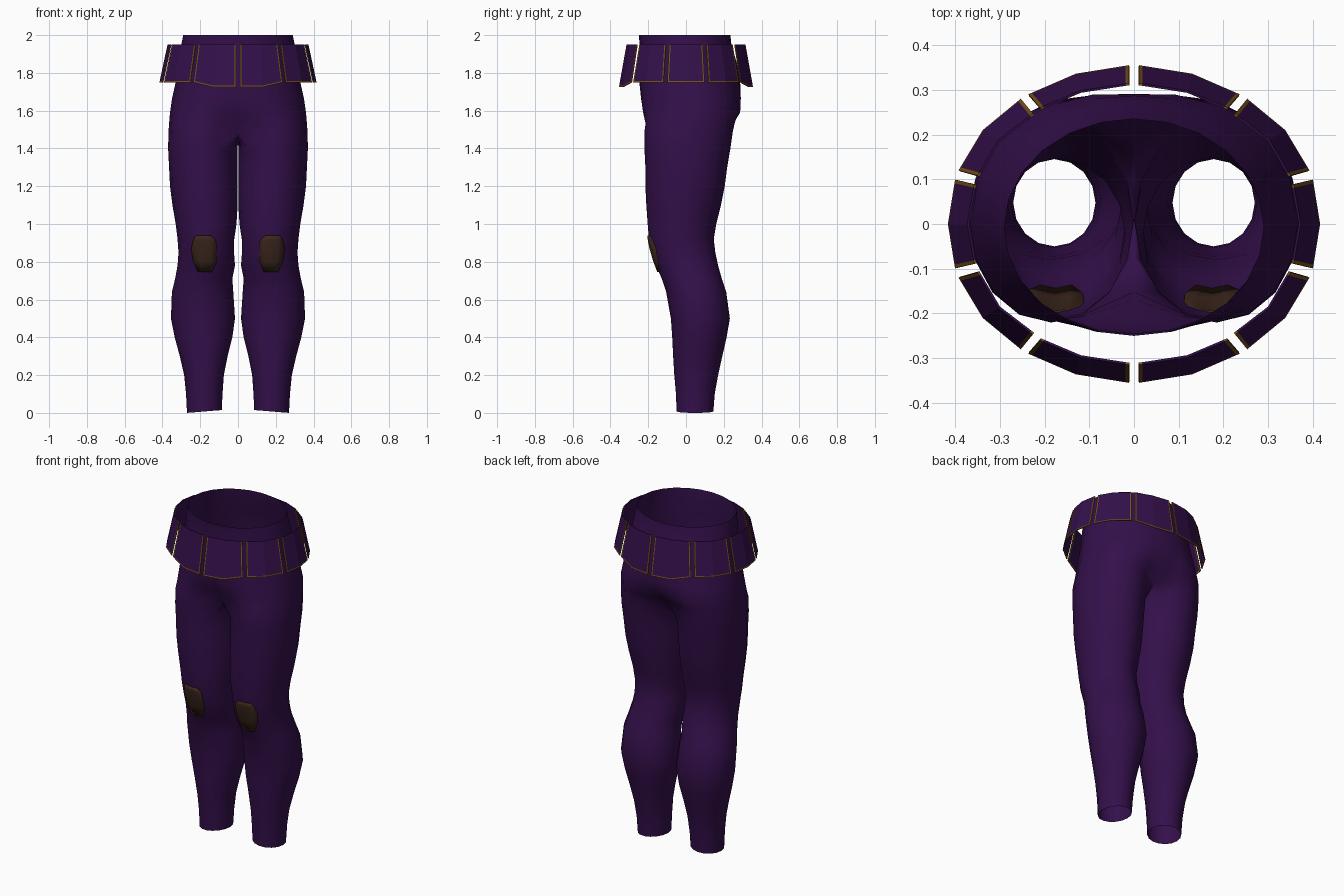
import bpy, bmesh, math
from mathutils import Vector
from mathutils.bvhtree import BVHTree

if "Cube" in bpy.data.objects:
    bpy.data.objects.remove(bpy.data.objects["Cube"])


def material(name, rgb):
    m = bpy.data.materials.new(name)
    m.diffuse_color = (*rgb, 1)
    m.use_nodes = True
    m.node_tree.nodes["Principled BSDF"].inputs["Base Color"].default_value = m.diffuse_color
    return m


PURPLE = material("deep_purple_cloth", (0.034, 0.005, 0.07))
GOLD = material("dark_gold_trim", (0.19, 0.085, 0.01))
BROWN = material("brown_leather", (0.045, 0.02, 0.012))


def finish(name, bm, mats, smooth=False, axes=(True, False, False), thick=0):
    me = bpy.data.meshes.new(name)
    bm.to_mesh(me)
    for m in mats:
        me.materials.append(m)
    for p in me.polygons:
        p.use_smooth = smooth
    ob = bpy.data.objects.new(name, me)
    bpy.context.collection.objects.link(ob)
    if thick:
        so = ob.modifiers.new("thickness", 'SOLIDIFY')
        so.thickness, so.offset = thick, -1
    mi = ob.modifiers.new("mirror", 'MIRROR')
    mi.use_axis = axes
    mi.merge_threshold = 0.0005
    return ob


# Trousers: half of the pelvis flows into one leg, then mirrored
# pelvis rows: z, outer x, front y, back y, blend towards leg section
PELVIS = [(2.0, .29, -.25, .235, 0), (1.95, .30, -.245, .24, 0),
          (1.85, .315, -.25, .27, 0), (1.75, .33, -.25, .29, .04),
          (1.66, .35, -.247, .30, .12), (1.59, .36, -.24, .30, .35),
          (1.53, .365, -.222, .265, .75), (1.49, .368, -.22, .248, 1)]
# leg rows: z, inner x, outer x, front y, back y
LEG = [(1.40, .002, .37, -.22, .235), (1.30, .002, .365, -.215, .218),
       (1.20, .002, .36, -.215, .205), (1.10, .002, .347, -.21, .185),
       (1.0, .008, .33, -.203, .16), (.92, .02, .32, -.196, .147),
       (.85, .021, .315, -.183, .155), (.78, .016, .32, -.158, .17),
       (.71, .03, .333, -.128, .19), (.64, .025, .35, -.105, .213),
       (.50, .016, .355, -.08, .232), (.40, .03, .335, -.073, .215),
       (.30, .055, .308, -.068, .192), (.20, .075, .285, -.062, .17),
       (.10, .082, .275, -.053, .152), (.01, .086, .27, -.05, .145)]


def leg_point(k, xi, xo, yf, yb):
    a = math.radians(-135 + 22.5 * k)
    return Vector(((xi + xo) / 2 + (xo - xi) / 2 * math.cos(a),
                   (yf + yb) / 2 + (yb - yf) / 2 * math.sin(a)))


bm = bmesh.new()
rings = []
for z, xo, yf, yb, t in PELVIS:
    ring = []
    for k in range(13):
        a = math.radians(-90 + 15 * k)
        p = Vector((xo * math.cos(a), (yf + yb) / 2 + (yb - yf) / 2 * math.sin(a)))
        p = p.lerp(leg_point(k, 0, xo, yf, yb), t)
        ring.append(bm.verts.new((0 if k in (0, 12) else p.x, p.y, z)))
    rings.append(ring)
for r, s in zip(rings, rings[1:]):
    for i in range(12):
        bm.faces.new((r[i], s[i], s[i + 1], r[i + 1]))

# crotch bridge closes the leg ring
last = rings[-1]
for k, z in ((13, 1.46), (14, 1.45), (15, 1.46)):
    last.append(bm.verts.new((0, leg_point(k, 0, .368, -.22, .248).y, z)))
for z, *box in LEG:
    ring = [bm.verts.new((*leg_point(k, *box), z)) for k in range(16)]
    if z == .01:  # slightly tilted hem
        for v in ring:
            v.co.z = .015 - .015 * (v.co.x - .086) / .184
    for i in range(16):
        j = (i + 1) % 16
        bm.faces.new((last[i], ring[i], ring[j], last[j]))
    last = ring
bm.normal_update()
surface = BVHTree.FromBMesh(bm)
finish("trousers", bm, [PURPLE], smooth=True)
bm.free()

# Knee patches, wrapped onto the front of each leg
bm = bmesh.new()
rows = []
for z, x0, x1 in [(.745, .137, .212), (.805, .112, .238), (.87, .11, .248),
                  (.915, .118, .237), (.938, .142, .225)]:
    row = []
    for k in range(5):
        x = x0 + (x1 - x0) * k / 4
        hit = surface.ray_cast(Vector((x, -1, z)), Vector((0, 1, 0)))[0]
        row.append(bm.verts.new((x, hit.y - .009, z)))
    rows.append(row)
for r, s in zip(rows, rows[1:]):
    for i in range(4):
        bm.faces.new((r[i], r[i + 1], s[i + 1], s[i]))
finish("knee_patch", bm, [BROWN], smooth=True, thick=.009)
bm.free()


# Skirt plates: bent panels with trim along the sides and bottom
def plate(name, bottom, top, axes):
    bm = bmesh.new()
    b = [Vector(p) for p in bottom]
    t = [Vector((*p, 1.95)) for p in top]

    def columns(pts):
        w0 = .008 / (pts[1] - pts[0]).length
        w1 = .008 / (pts[2] - pts[1]).length
        return [pts[0], pts[0].lerp(pts[1], w0), pts[1],
                pts[2].lerp(pts[1], w1), pts[2]]

    grid = [[bm.verts.new(p.lerp(q, v)) for p, q in zip(columns(b), columns(t))]
            for v in (0, .035, 1)]
    for j in range(2):
        for i in range(4):
            f = bm.faces.new((grid[j][i], grid[j][i + 1],
                              grid[j + 1][i + 1], grid[j + 1][i]))
            f.material_index = int(j == 0 or i in (0, 3))
    finish(name, bm, [PURPLE, GOLD], axes=axes, thick=.005)
    bm.free()


plate("front_and_back_plates",
      [(.011, -.355, 1.725), (.13, -.336, 1.725), (.236, -.29, 1.75)],
      [(.011, -.315), (.12, -.298), (.21, -.26)], (True, True, False))
plate("corner_plates",
      [(.253, -.28, 1.75), (.338, -.21, 1.75), (.392, -.12, 1.75)],
      [(.226, -.247), (.303, -.188), (.35, -.108)], (True, True, False))
plate("side_plates",
      [(.40, -.099, 1.75), (.416, 0, 1.75), (.40, .099, 1.75)],
      [(.357, -.089), (.373, 0), (.357, .089)], (True, False, False))
